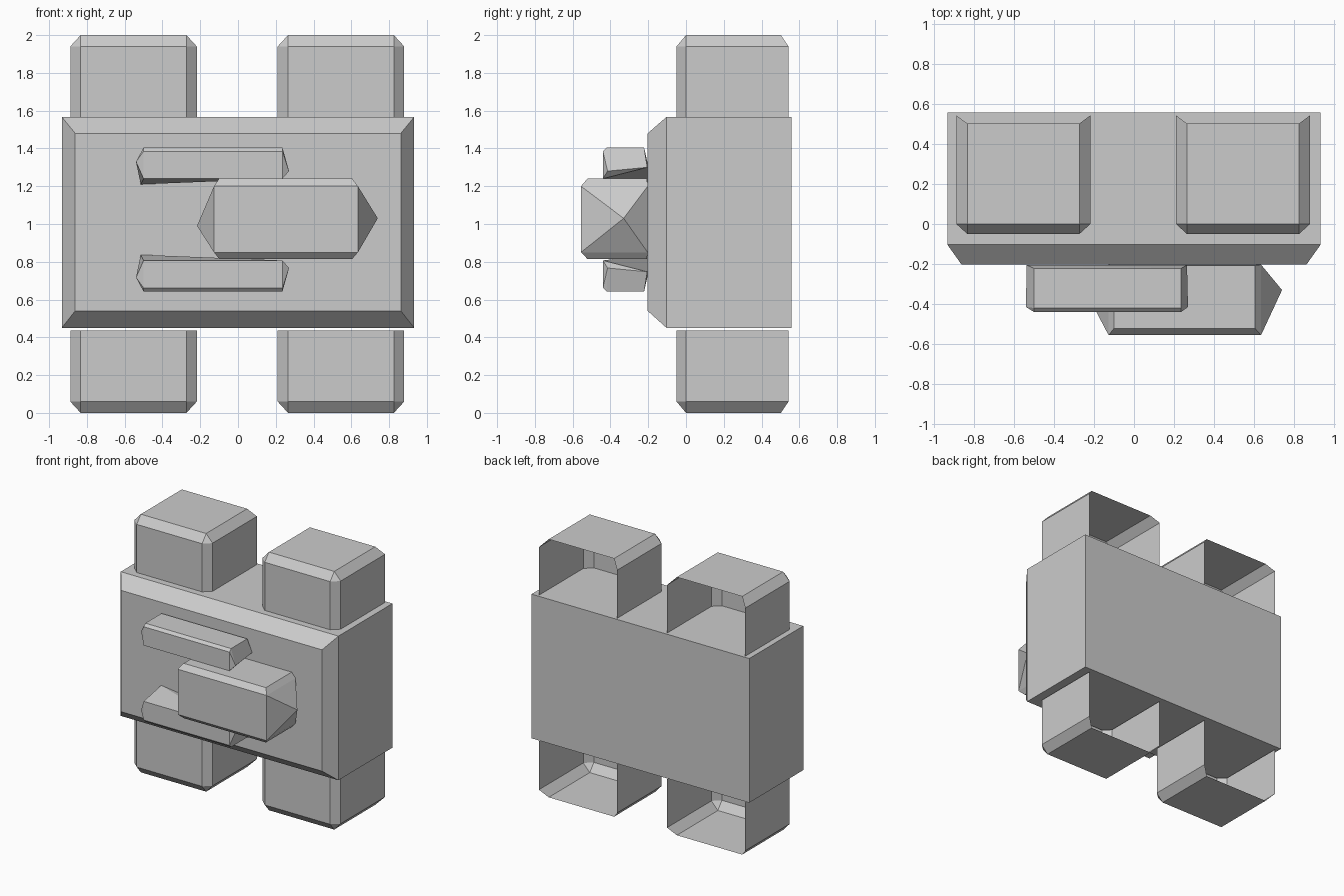
import bpy, bmesh
from itertools import product

if "Cube" in bpy.data.objects:
    bpy.data.objects.remove(bpy.data.objects["Cube"])


def hull(name, points, drop=None):
    """Flat-sided solid around the points; drop(normal) removes open sides."""
    bm = bmesh.new()
    for p in points:
        bm.verts.new(p)
    bmesh.ops.convex_hull(bm, input=bm.verts[:])
    bmesh.ops.recalc_face_normals(bm, faces=bm.faces[:])
    bmesh.ops.dissolve_limit(bm, angle_limit=0.01, verts=bm.verts[:], edges=bm.edges[:])
    bm.normal_update()
    if drop:
        bmesh.ops.delete(bm, geom=[f for f in bm.faces if drop(f.normal)], context='FACES')
    me = bpy.data.meshes.new(name)
    bm.to_mesh(me)
    bm.free()
    ob = bpy.data.objects.new(name, me)
    bpy.context.collection.objects.link(ob)
    return ob


def grid(xs, ys, zs):
    return list(product(xs, ys, zs))


def flip(points, z_sum):
    return [(x, y, z_sum - z) for x, y, z in points]


# main body with a bevelled front
hull("body", grid((-.933, .933), (-.103, .558), (.45, 1.567))
     + grid((-.862, .862), (-.203,), (.54, 1.48)))

# four corner blocks, open at the back and towards the body
for side, cx in (("left", -.553), ("right", .545)):
    pts = (grid((cx - .28, cx + .28), (-.05,), (1.565, 1.94))
           + grid((cx - .335, cx + .335), (0, .543), (1.565, 1.94))
           + grid((cx - .28, cx + .28), (0, .502), (2.0,)))
    hull(side + "_upper_block", pts, lambda n: n.y > .5 or n.z < -.9)
    hull(side + "_lower_block", flip(pts, 2.0), lambda n: n.y > .5 or n.z > .9)

# central peg with pointed ends
hull("center_peg", grid((-.127, .635), (-.556, -.203), (.85, 1.20))
     + grid((-.1, .605), (-.522, -.207), (.815, 1.24))
     + [(.74, -.33, 1.03), (-.217, -.385, .99)])

# thin bars above and below the peg
bar = (grid((-.5, .235), (-.44,), (1.24, 1.385))
       + grid((-.5, .235), (-.42, -.222), (1.405,))
       + [(-.54, -.415, 1.33), (-.537, -.205, 1.33), (-.515, -.205, 1.21),
          (.27, -.415, 1.28), (.265, -.205, 1.30)])
hull("upper_bar", bar)
hull("lower_bar", flip(bar, 2.047))
